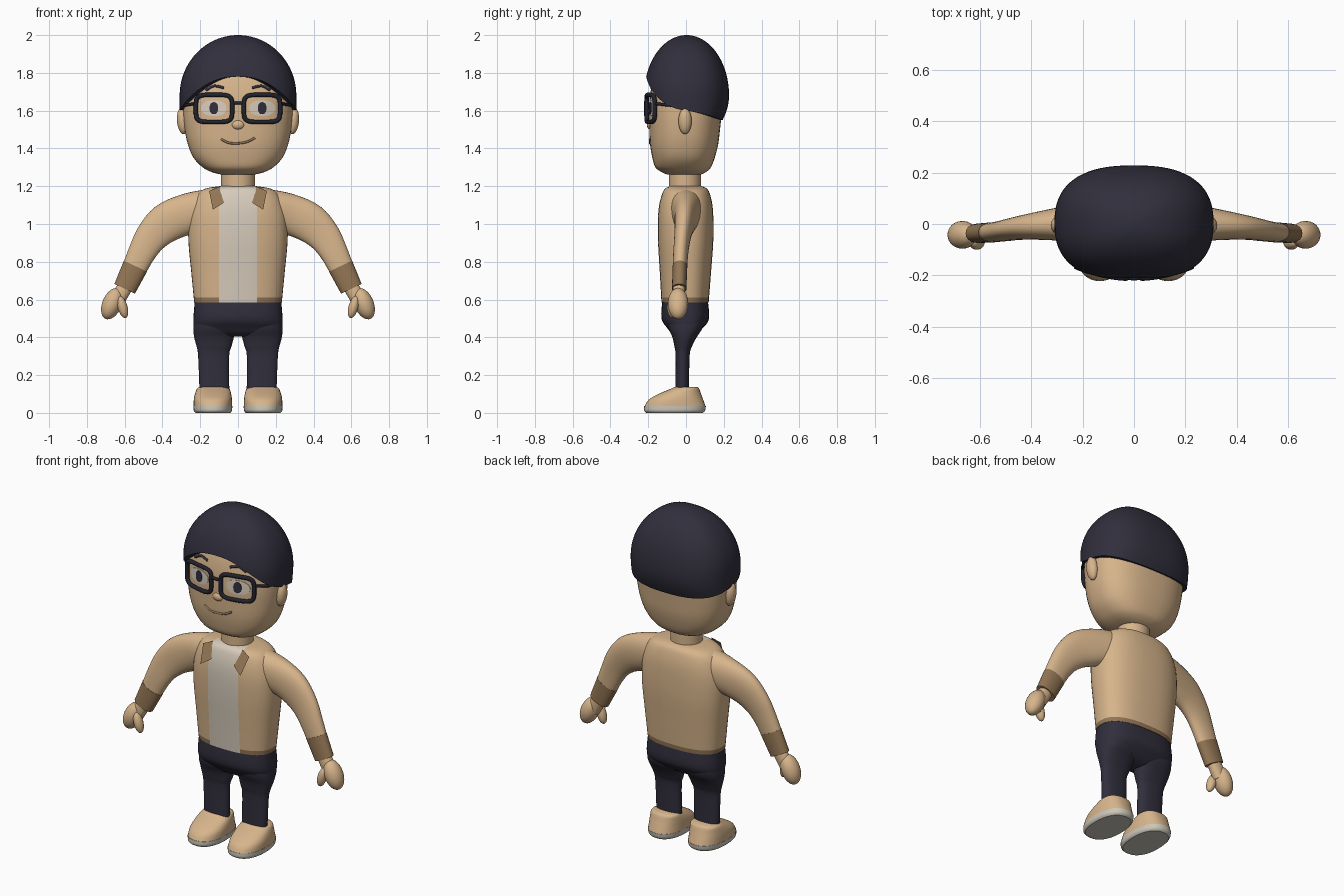
import bpy
import bmesh
from math import sin, cos, pi
from mathutils import Matrix, Vector

cube = bpy.data.objects.get("Cube")
if cube:
    bpy.data.objects.remove(cube, do_unlink=True)

made = []


def material(name, red, green, blue):
    mat = bpy.data.materials.new(name)
    mat.use_nodes = True
    colour = (red, green, blue, 1)
    mat.diffuse_color = colour
    shader = mat.node_tree.nodes["Principled BSDF"]
    shader.inputs["Base Color"].default_value = colour
    shader.inputs["Roughness"].default_value = 0.8
    return mat


tan = material("warm_tan", 0.68, 0.46, 0.26)
brown = material("trim_brown", 0.29, 0.18, 0.09)
navy = material("dark_navy", 0.03, 0.028, 0.045)
black = material("frame_black", 0.016, 0.016, 0.028)
cream = material("shirt_cream", 0.68, 0.6, 0.5)
white = material("sole_white", 0.6, 0.57, 0.49)


def link(name, data, *mats):
    obj = bpy.data.objects.new(name, data)
    bpy.context.collection.objects.link(obj)
    for mat in mats:
        data.materials.append(mat)
    made.append(obj)
    return obj


def finish(name, bm, *mats):
    bmesh.ops.recalc_face_normals(bm, faces=bm.faces)
    mesh = bpy.data.meshes.new(name)
    bm.to_mesh(mesh)
    bm.free()
    return link(name, mesh, *mats)


def both_sides(obj):
    """Name the part as the left one and add its mirrored right twin."""
    part = obj.name
    obj.name = "left_" + part
    data = obj.data.copy()
    data.transform(Matrix.Scale(-1, 4, (1, 0, 0)))
    if isinstance(data, bpy.types.Mesh):
        data.flip_normals()
    twin = bpy.data.objects.new("right_" + part, data)
    bpy.context.collection.objects.link(twin)
    made.append(twin)


def smooth_rows(rows, steps=4):
    """Catmull-Rom interpolation through rows of numbers."""
    result = []
    for i in range(len(rows) - 1):
        a, b, c, d = (rows[max(0, min(len(rows) - 1, i + k))] for k in (-1, 0, 1, 2))
        for s in range(steps):
            t = s / steps
            result.append([q + 0.5 * t * (r - p + t * (2 * p - 5 * q + 4 * r - u
                           + t * (3 * (q - r) + u - p))) for p, q, r, u in zip(a, b, c, d)])
    return result + [list(rows[-1])]


def oval(n=2.0, seg=48):
    """Unit superellipse as (cos-like, sin-like) pairs."""
    def bend(v):
        return (abs(v) ** (2 / n)) * (1 if v > 0 else -1)
    return [(bend(cos(2 * pi * i / seg)), bend(sin(2 * pi * i / seg))) for i in range(seg)]


def skin(rings):
    """Bridge rings of points and close both ends."""
    bm = bmesh.new()
    loops = [[bm.verts.new(p) for p in ring] for ring in rings]
    for low, high in zip(loops, loops[1:]):
        for i in range(len(low)):
            bm.faces.new((low[i - 1], low[i], high[i], high[i - 1]))
    bm.faces.new(loops[0])
    bm.faces.new(loops[-1])
    return bm


def upright(rows, n=2.4, steps=4):
    """Loft of rows (z, x centre, y centre, x half, y half)."""
    shape = oval(n)
    return skin([[(cx + hx * c, cy + hy * s, z) for c, s in shape]
                 for z, cx, cy, hx, hy in smooth_rows(rows, steps)])


def limb(rows, n=2.2):
    """Loft along a path of rows (x, z, y, half width, half depth)."""
    path = smooth_rows(rows)
    rings = []
    for i, (x, z, y, wide, deep) in enumerate(path):
        a, b = path[max(i - 1, 0)], path[min(i + 1, len(path) - 1)]
        way = Vector((b[0] - a[0], b[1] - a[1])).normalized()
        rings.append([(x - way.y * wide * c, y + deep * s, z + way.x * wide * c)
                      for c, s in oval(n, 32)])
    return skin(rings)


def ellipsoid(name, mat, place, half, turn=0.0):
    bm = bmesh.new()
    matrix = Matrix.Translation(place) @ Matrix.Rotation(turn, 4, "Y") @ Matrix.Diagonal((*half, 1))
    bmesh.ops.create_uvsphere(bm, u_segments=28, v_segments=18, radius=1, matrix=matrix)
    return finish(name, bm, mat)


def tube(name, mat, points, radius, closed=False):
    curve = bpy.data.curves.new(name, "CURVE")
    curve.dimensions = "3D"
    curve.bevel_depth = radius
    curve.bevel_resolution = 3
    curve.use_fill_caps = True
    spline = curve.splines.new("POLY")
    spline.points.add(len(points) - 1)
    for spot, p in zip(spline.points, points):
        spot.co = (*p, 1)
    spline.use_cyclic_u = closed
    return link(name, curve, mat)


# Head, neck, ears and nose
HEAD = [(1.262, 0, -0.01, 0.09, 0.09), (1.275, 0, -0.012, 0.14, 0.118),
        (1.3, 0, -0.015, 0.187, 0.147), (1.35, 0, -0.013, 0.235, 0.165),
        (1.42, 0, -0.01, 0.265, 0.18), (1.5, 0, -0.007, 0.282, 0.187),
        (1.6, 0, -0.003, 0.29, 0.193), (1.7, 0, 0, 0.283, 0.188),
        (1.8, 0, 0, 0.24, 0.16), (1.88, 0, 0, 0.15, 0.1)]
ROUND = 2.5
finish("head", upright(HEAD, ROUND), tan)
finish("neck", upright([(1.15, 0, -0.005, 0.09, 0.085), (1.29, 0, -0.005, 0.09, 0.085)], 2), tan)
both_sides(ellipsoid("ear", tan, (0.293, -0.005, 1.545), (0.03, 0.035, 0.07), 0.1))
ellipsoid("nose", tan, (0, -0.185, 1.525), (0.035, 0.022, 0.026))


def face_y(x, z, lift=0.0):
    """Depth of the front of the head, raised by lift."""
    _, _, cy, hx, hy = min(smooth_rows(HEAD, 16), key=lambda row: abs(row[0] - z))
    return cy - hy * max(0, 1 - abs(x / hx) ** ROUND) ** (1 / ROUND) - lift


# Hair cap with a rim that arches over the forehead
def hair_ring(t, tuck=1.0):
    ring = []
    for c, s in oval(2, 72):
        rim = 1.6 - 0.05 * s + 0.13 * max(0, -s) ** 2.5
        z = rim + (2 - rim) * sin(t * pi / 2)
        up = z - 1.68
        dome = max(0, 1 - (up / 0.32) ** 2) ** 0.5 if up > 0 else 1
        pinch = 1 - 9 * up * up if up < 0 else 1
        x = abs(c) ** 0.8 * (1 if c > 0 else -1)
        y = abs(s) ** 0.8 * (1 if s > 0 else -1)
        ring.append((0.309 * x * dome * tuck, 0.003 + 0.225 * y * dome * pinch * tuck, z))
    return ring


finish("hair", skin([hair_ring(0, 0.8)] + [hair_ring(i / 24) for i in range(24)]
                    + [hair_ring(0.985)]), navy)


# Eyes, brows and mouth
def face_plate(name, mat, x, z, wide, tall, lift):
    rings = []
    for size, height in ((0.05, lift), (0.35, lift), (0.7, lift), (1, lift), (1, 0)):
        spots = [(x + wide * size * c, z + tall * size * s) for c, s in oval(2.2, 32)]
        rings.append([(px, face_y(px, pz, height), pz) for px, pz in spots])
    return finish(name, skin(rings), mat)


both_sides(face_plate("eye_white", cream, 0.128, 1.613, 0.068, 0.042, 0.003))
both_sides(face_plate("pupil", navy, 0.128, 1.613, 0.023, 0.032, 0.006))
brow = smooth_rows([(0.075, 1.72), (0.125, 1.731), (0.17, 1.708)])
both_sides(tube("eyebrow", navy, [(x, face_y(x, z), z) for x, z in brow], 0.007))
smile = smooth_rows([(-0.09, 1.45), (-0.05, 1.43), (0, 1.427), (0.05, 1.436), (0.09, 1.457)])
tube("mouth", brown, [(x, face_y(x, z), z) for x, z in smile], 0.006)


# Glasses, wrapped around the face
def frame_y(x):
    return -0.21 + 0.9 * x * x


rim = [(0.127 + 0.096 * c, 1.612 + 0.072 * s) for c, s in oval(4.5)]
both_sides(tube("glasses_rim", black, [(x, frame_y(x), z) for x, z in rim], 0.012, True))
tube("glasses_bridge", black, [(x, frame_y(x), 1.64) for x in (-0.033, 0, 0.033)], 0.009)
both_sides(tube("glasses_temple", black, [(0.222, frame_y(0.222), 1.638),
                (0.276, -0.1, 1.63), (0.298, 0, 1.62)], 0.008))

# Jacket body with an open front and a hem band
body = upright([(0.585, 0, -0.005, 0.232, 0.125), (0.75, 0, -0.003, 0.248, 0.136),
                (0.9, 0, -0.002, 0.262, 0.146), (1.02, 0, -0.002, 0.262, 0.147),
                (1.1, 0, -0.001, 0.245, 0.141), (1.16, 0, 0, 0.215, 0.126),
                (1.188, 0, 0, 0.17, 0.11), (1.2, 0, 0, 0.1, 0.085)], 2.5)
for point, normal in (((0.1, 0, 0), (1, 0, 0)), ((-0.1, 0, 0), (1, 0, 0)), ((0, 0, 0.61), (0, 0, 1))):
    bmesh.ops.bisect_plane(body, geom=body.verts[:] + body.edges[:] + body.faces[:],
                           plane_co=point, plane_no=normal)
for face in body.faces:
    middle = face.calc_center_median()
    if abs(middle.x) < 0.1 and middle.y < -0.05:
        face.material_index = 2
    elif middle.z < 0.61:
        face.material_index = 1
finish("jacket", body, tan, brown, cream)

# Collar flaps
flap = bmesh.new()
corners = [(0.1, 1.197), (0.153, 1.175), (0.133, 1.076), (0.075, 1.113)]
sheet = flap.faces.new([flap.verts.new((x, -0.165 + 0.56 * (z - 1.08), z)) for x, z in corners])
bmesh.ops.solidify(flap, geom=[sheet], thickness=0.012)
both_sides(finish("collar_flap", flap, brown))

# Sleeves, cuffs, wrists and hands
both_sides(finish("sleeve", limb([
    (0.08, 1.07, 0, 0.115, 0.09), (0.18, 1.07, 0, 0.11, 0.085), (0.285, 1.047, 0, 0.108, 0.066),
    (0.38, 1.005, -0.008, 0.104, 0.053), (0.455, 0.935, -0.018, 0.088, 0.044),
    (0.505, 0.855, -0.027, 0.074, 0.04), (0.545, 0.772, -0.032, 0.066, 0.038)]), tan))
both_sides(finish("cuff", limb([(0.543, 0.777, -0.032, 0.068, 0.039),
                                (0.6, 0.657, -0.036, 0.06, 0.038)]), brown))
both_sides(finish("wrist", limb([(0.59, 0.68, -0.036, 0.04, 0.032),
                                 (0.645, 0.59, -0.04, 0.042, 0.034)]), tan))
both_sides(ellipsoid("hand", tan, (0.667, -0.042, 0.578), (0.051, 0.054, 0.087), -0.4))
both_sides(ellipsoid("thumb", tan, (0.611, -0.072, 0.56), (0.026, 0.028, 0.06), 0.28))

# Trousers
finish("trouser_hips", upright([
    (0.6, 0, -0.005, 0.228, 0.12), (0.5, 0, -0.004, 0.236, 0.126), (0.45, 0, -0.005, 0.232, 0.095),
    (0.42, 0, -0.01, 0.222, 0.065), (0.405, 0, -0.012, 0.19, 0.035)], 2.6), navy)
both_sides(finish("trouser_leg", upright([
    (0.52, 0.125, 0, 0.105, 0.1), (0.45, 0.124, -0.003, 0.112, 0.09),
    (0.4, 0.127, -0.008, 0.105, 0.064), (0.35, 0.127, -0.015, 0.092, 0.046),
    (0.3, 0.129, -0.018, 0.082, 0.037), (0.12, 0.125, -0.02, 0.079, 0.036)]), navy))

# Shoes on pale soles
both_sides(finish("sole", upright([
    (0, 0.133, -0.06, 0.092, 0.15), (0.012, 0.133, -0.06, 0.101, 0.161),
    (0.036, 0.133, -0.058, 0.103, 0.163)], 2.3), white))
both_sides(finish("shoe", upright([
    (0.034, 0.133, -0.058, 0.102, 0.162), (0.07, 0.133, -0.053, 0.101, 0.144),
    (0.1, 0.132, -0.033, 0.096, 0.113), (0.128, 0.131, -0.005, 0.086, 0.075),
    (0.138, 0.13, 0, 0.072, 0.06)], 2.3), tan))

# Smooth shading with crisp edges
bpy.ops.object.select_all(action="DESELECT")
for obj in made:
    if obj.type == "MESH":
        obj.select_set(True)
        bpy.context.view_layer.objects.active = obj
bpy.ops.object.shade_smooth_by_angle(angle=0.7)
